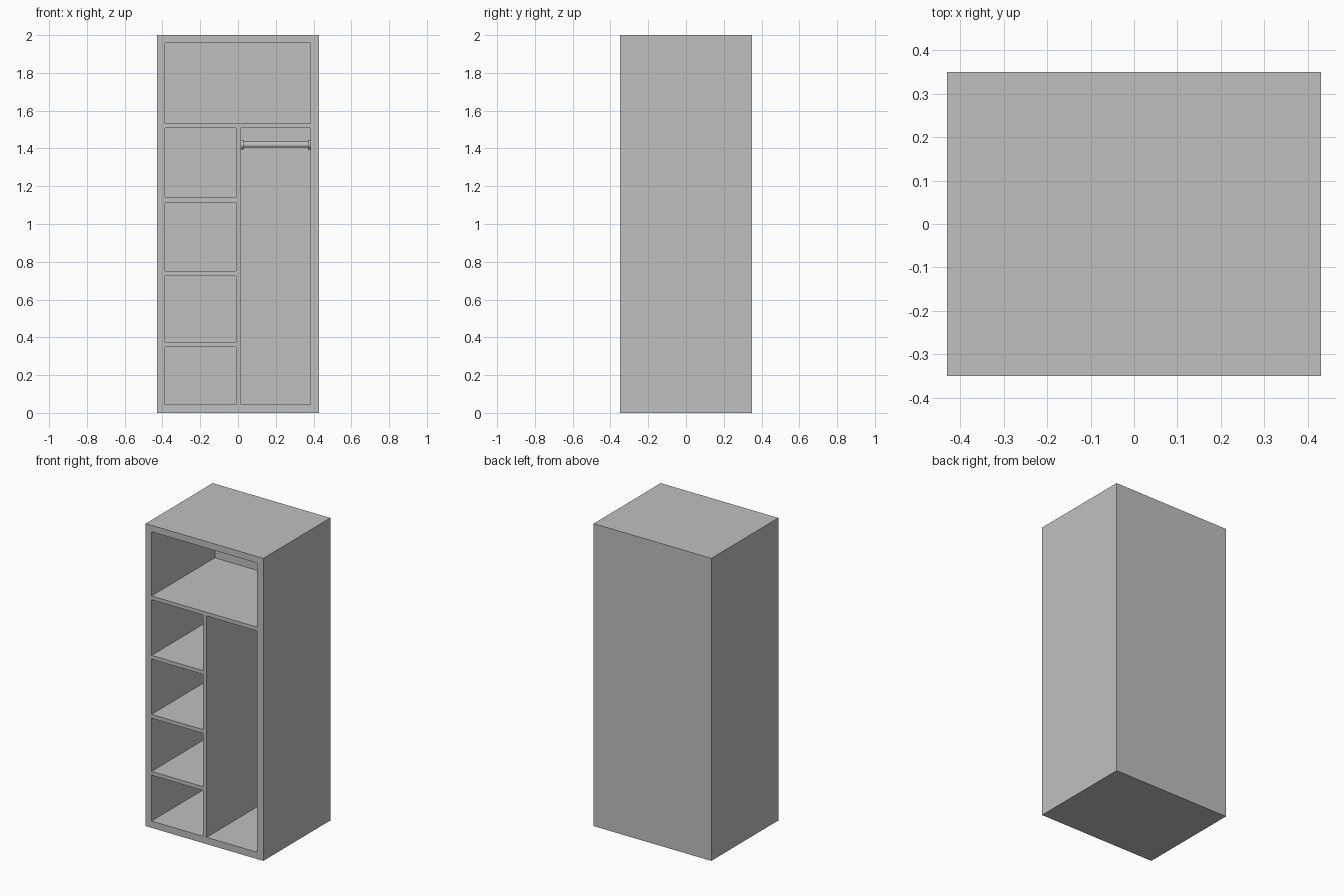
import bpy, bmesh
from math import radians
from mathutils import Matrix, Vector

cube = bpy.data.objects.get("Cube")
if cube:
    bpy.data.objects.remove(cube, do_unlink=True)

grey = bpy.data.materials.new("plain_grey")
grey.use_nodes = True
colour = (0.53, 0.53, 0.53, 1)
grey.diffuse_color = colour
grey.node_tree.nodes["Principled BSDF"].inputs["Base Color"].default_value = colour

# Overall and inner limits
W, D, H = 0.43, 0.35, 2.0
LEFT, RIGHT, FLOOR, CEIL = -0.387, 0.383, 0.045, 1.957
BACK = 0.31
DIV_L, DIV_R = -0.01, 0.016
BOARD = 0.025


def finish(bm, name):
    bmesh.ops.recalc_face_normals(bm, faces=bm.faces)
    mesh = bpy.data.meshes.new(name)
    bm.to_mesh(mesh)
    bm.free()
    mesh.materials.append(grey)
    obj = bpy.data.objects.new(name, mesh)
    bpy.context.collection.objects.link(obj)
    return obj


def box_bmesh(low, high):
    low, high = Vector(low), Vector(high)
    bm = bmesh.new()
    bmesh.ops.create_cube(bm, size=1, matrix=Matrix.Translation((low + high) / 2)
                          @ Matrix.Diagonal((*(high - low), 1)))
    return bm


def board(name, x0, x1, z0, z1):
    return finish(box_bmesh((x0, -D, z0), (x1, BACK, z1)), name)


def rod(name, x0, x1, radius, y, z):
    bm = bmesh.new()
    bmesh.ops.create_cone(bm, cap_ends=True, segments=32, radius1=radius, radius2=radius,
                          depth=x1 - x0,
                          matrix=Matrix.Translation(((x0 + x1) / 2, y, z))
                          @ Matrix.Rotation(radians(90), 4, "Y"))
    obj = finish(bm, name)
    bpy.ops.object.select_all(action="DESELECT")
    obj.select_set(True)
    bpy.context.view_layer.objects.active = obj
    bpy.ops.object.shade_smooth_by_angle(angle=radians(40))


# Carcass: one block with its front inset and pushed back
bm = box_bmesh((-W, -D, 0), (W, D, H))
front = min(bm.faces, key=lambda f: f.calc_center_median().y)
bmesh.ops.inset_individual(bm, faces=[front], thickness=0.02)
for v in front.verts:
    v.co.x = LEFT if v.co.x < 0 else RIGHT
    v.co.z = FLOOR if v.co.z < H / 2 else CEIL
recess = bmesh.ops.extrude_face_region(bm, geom=[front])["geom"]
for v in recess:
    if isinstance(v, bmesh.types.BMVert):
        v.co.y = BACK
if front.is_valid:
    bmesh.ops.delete(bm, geom=[front], context="FACES_ONLY")
finish(bm, "carcass")

# Upper shelf, divider and side shelves
SHELF = 1.508
board("upper_shelf", LEFT, RIGHT, SHELF, SHELF + BOARD)
board("divider", DIV_L, DIV_R, FLOOR, SHELF)
for i, z in enumerate((0.348, 0.725, 1.115)):
    board(f"side_shelf_{i + 1}", LEFT, DIV_L, z, z + BOARD)

# Hanging rail with end flanges
RAIL_Y, RAIL_Z = -0.02, 1.42
rod("hanging_rail", DIV_R, RIGHT, 0.016, RAIL_Y, RAIL_Z)
rod("rail_flange_right", DIV_R, DIV_R + 0.012, 0.025, RAIL_Y, RAIL_Z)
rod("rail_flange_left", RIGHT - 0.012, RIGHT, 0.025, RAIL_Y, RAIL_Z)
